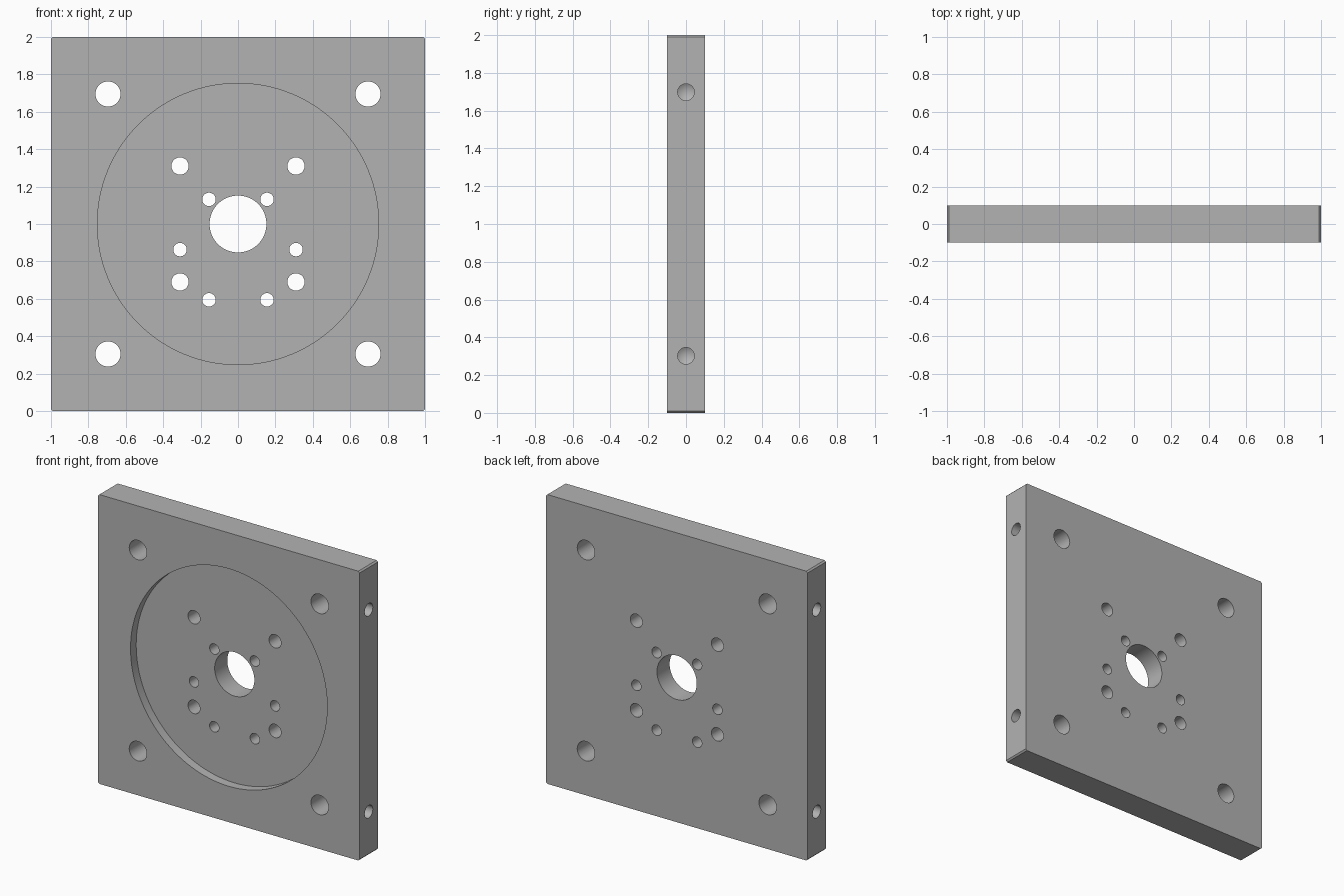
import bpy, math
from mathutils import Matrix, Vector

cube = bpy.data.objects.get("Cube")
if cube:
    bpy.data.objects.remove(cube, do_unlink=True)

# Single plain grey
grey = bpy.data.materials.new("machined_grey")
grey.use_nodes = True
colour = (0.45, 0.45, 0.45, 1)
grey.diffuse_color = colour
grey.node_tree.nodes["Principled BSDF"].inputs["Base Color"].default_value = colour

SIZE, HALF, CHAMFER = 1.0, 0.1, 0.01   # half width, half thickness, corner cut
CENTRE = 1.0
POCKET_DEPTH = 0.062

# Square plate with slightly clipped corners, extruded through its thickness
outline = []
for sx, sz in ((1, 1), (-1, 1), (-1, -1), (1, -1)):
    pair = [(sx * SIZE, sz * (SIZE - CHAMFER)), (sx * (SIZE - CHAMFER), sz * SIZE)]
    outline += pair if sx * sz > 0 else pair[::-1]
n = len(outline)
verts = [(x, y, z + CENTRE) for y in (-HALF, HALF) for x, z in outline]
faces = [list(range(n)), list(range(2 * n - 1, n - 1, -1))]
faces += [[i, i + n, (i + 1) % n + n, (i + 1) % n] for i in range(n)]
mesh = bpy.data.meshes.new("mounting_plate")
mesh.from_pydata(verts, [], faces)
mesh.materials.append(grey)
plate = bpy.data.objects.new("mounting_plate", mesh)
bpy.context.collection.objects.link(plate)


def drill(start, direction, radius, depth, tip=0.0, sides=48):
    """Cut a round hole from start along direction, with an optional pointed end."""
    rings = [(radius, -0.05), (radius, depth)]
    pts = [(r * math.cos(2 * math.pi * i / sides), r * math.sin(2 * math.pi * i / sides), h)
           for r, h in rings for i in range(sides)]
    polys = [list(range(sides - 1, -1, -1))]
    polys += [[i, (i + 1) % sides, (i + 1) % sides + sides, i + sides] for i in range(sides)]
    if tip:
        pts.append((0, 0, depth + tip))
        polys += [[i + sides, (i + 1) % sides + sides, 2 * sides] for i in range(sides)]
    else:
        polys.append(list(range(sides, 2 * sides)))
    data = bpy.data.meshes.new("drill")
    data.from_pydata(pts, [], polys)
    data.materials.append(grey)
    turn = Vector(direction).to_track_quat("Z", "Y").to_matrix().to_4x4()
    data.transform(Matrix.Translation(start) @ turn)
    cutter = bpy.data.objects.new("drill", data)
    cutter.hide_render = True
    bpy.context.collection.objects.link(cutter)
    cut = plate.modifiers.new("cut", "BOOLEAN")
    cut.operation, cut.solver, cut.object = "DIFFERENCE", "EXACT", cutter
    bpy.ops.object.modifier_apply(modifier=cut.name)
    bpy.data.objects.remove(cutter, do_unlink=True)


def through(x, z, radius):
    drill((x, -HALF, CENTRE + z), (0, 1, 0), radius, 2 * HALF + 0.05)


bpy.context.view_layer.objects.active = plate
plate.select_set(True)

# Shallow round pocket in the front, and the central bore
drill((0, -HALF, CENTRE), (0, 1, 0), 0.752, POCKET_DEPTH, sides=128)
drill((0, -HALF, CENTRE), (0, 1, 0), 0.152, 2 * HALF + 0.05, sides=64)

# Corner holes, inner square of holes, and blind holes in both side edges
for sx in (-1, 1):
    for sz in (-1, 1):
        through(sx * 0.695, sz * 0.695, 0.067)
        through(sx * 0.31, sz * 0.31, 0.046)
        drill((sx * SIZE, 0, CENTRE + sz * 0.698), (-sx, 0, 0), 0.044, 0.17, tip=0.027)

# Six small holes on a circle set below the centre
for i in range(6):
    a = i * math.pi / 3
    through(0.31 * math.cos(a), -0.137 + 0.31 * math.sin(a), 0.036)

bpy.ops.object.shade_smooth_by_angle(angle=math.radians(30))
